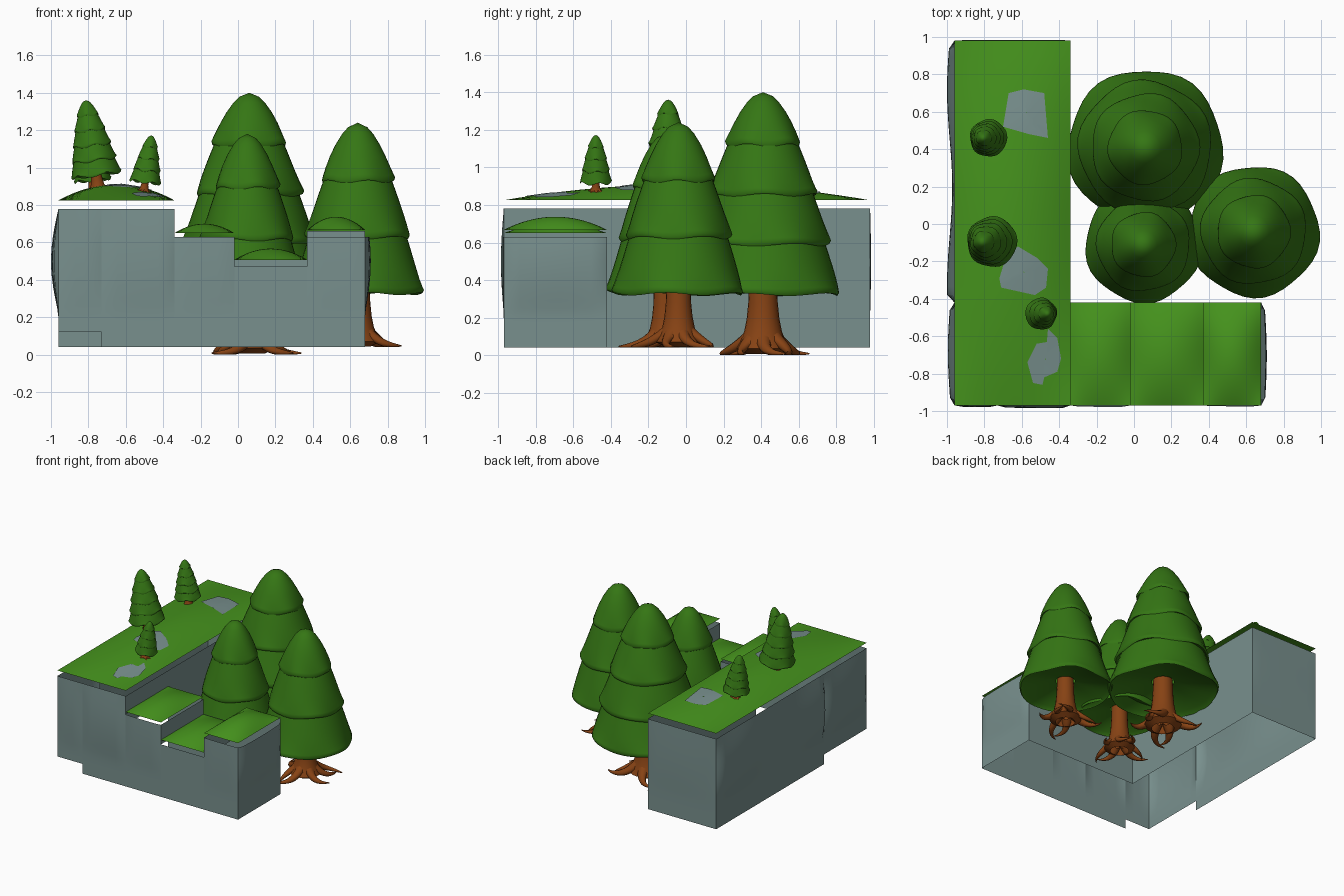
import bpy, bmesh, math
from mathutils import Matrix, Vector

if "Cube" in bpy.data.objects:
    bpy.data.objects.remove(bpy.data.objects["Cube"])


def material(name, rgb):
    m = bpy.data.materials.new(name)
    m.diffuse_color = (*rgb, 1)
    m.use_nodes = True
    m.node_tree.nodes["Principled BSDF"].inputs["Base Color"].default_value = m.diffuse_color
    return m


GRASS = material("grass", (0.06, 0.29, 0.012))
LEAF = material("foliage", (0.035, 0.18, 0.007))
BARK = material("bark", (0.24, 0.055, 0.007))
ROCK = material("rock", (0.19, 0.28, 0.27))


def finish(name, bm, mat, angle=50, matrix=None):
    bmesh.ops.remove_doubles(bm, verts=bm.verts, dist=0.0005)
    me = bpy.data.meshes.new(name)
    bm.to_mesh(me)
    bm.free()
    ob = bpy.data.objects.new(name, me)
    bpy.context.collection.objects.link(ob)
    me.materials.append(mat)
    if matrix:
        ob.matrix_world = matrix
    bpy.ops.object.select_all(action='DESELECT')
    ob.select_set(True)
    bpy.context.view_layer.objects.active = ob
    bpy.ops.object.shade_smooth_by_angle(angle=math.radians(angle))
    return ob


def grid(bm, n, m, f):
    """Sheet of quads from a function of (u, v)."""
    vs = [[bm.verts.new(f(i / n, j / m)) for j in range(m + 1)] for i in range(n + 1)]
    for i in range(n):
        for j in range(m):
            bm.faces.new((vs[i][j], vs[i + 1][j], vs[i + 1][j + 1], vs[i][j + 1]))


# Rock walls: open shell of vertical sheets with a gentle bulge
def wall(bm, a, b, lo, hi, bulge=0.0):
    a, b = Vector((*a, 0)), Vector((*b, 0))
    d = (b - a).normalized()
    out = Vector((d.y, -d.x, 0))
    length = (b - a).length

    def f(u, v):
        p = a.lerp(b, u)
        z = lo + (hi - lo) * v
        k = max(0, math.sin(math.pi * (z - 0.22) / 0.56)) * min(1, u * length / 0.03, (1 - u) * length / 0.03)
        p = p + out * bulge * k * (0.65 + 0.35 * math.sin(u * length * 6))
        return (p.x, p.y, z)
    grid(bm, max(4, int(length * 24)), 14, f)


XL, X1, X2, X3, XR = -0.96, -0.34, -0.02, 0.37, 0.68
YF, YM, YB = -0.97, -0.42, 0.98
bm = bmesh.new()
for a, b, lo, hi, bulge in [
        ((XL, YB), (XL, YM), 0.04, 0.78, 0.04), ((XL, YM), (XL, YF), 0.12, 0.78, 0.035),
        ((XL, YF), (-0.73, YF), 0.12, 0.78, 0.01), ((-0.73, YF), (X1, YF), 0.04, 0.78, 0.015),
        ((X1, YF), (X2, YF), 0.04, 0.63, 0.008), ((X2, YF), (X3, YF), 0.04, 0.47, 0),
        ((X3, YF), (XR, YF), 0.04, 0.63, 0.005), ((XR, YF), (XR, YM), 0.04, 0.63, 0.03),
        ((XR, YM), (X3, YM), 0.04, 0.66, 0), ((X3, YM), (X2, YM), 0.04, 0.51, 0),
        ((X2, YM), (X1, YM), 0.04, 0.63, 0), ((X1, YM), (X1, YB), 0.04, 0.78, 0),
        ((X1, YB), (XL, YB), 0.04, 0.78, 0.005),
        # step risers
        ((X1, YF), (X1, YM), 0.63, 0.78, 0), ((X2, YF), (X2, YM), 0.47, 0.63, 0),
        ((X3, YM), (X3, YF), 0.47, 0.63, 0)]:
    wall(bm, a, b, lo, hi, bulge)
finish("cliff_walls", bm, ROCK)


# Domed grass sheets
def dome(x, y, box, z, h):
    x0, x1, y0, y1 = box
    u, v = (2 * x - x0 - x1) / (x1 - x0), (2 * y - y0 - y1) / (y1 - y0)
    return z + h * (1 - abs(u) ** 2) * (1 - abs(v) ** 2)


def grass(name, box, z, h):
    x0, x1, y0, y1 = box
    bm = bmesh.new()

    def f(u, v):
        x, y = x0 + (x1 - x0) * u, y0 + (y1 - y0) * v
        return (x, y, dome(x, y, box, z, h))
    grid(bm, 14, 24, f)
    finish(name, bm, GRASS)


PLATEAU = ((XL, X1, YF, YB), 0.825, 0.085)
grass("plateau_grass", *PLATEAU)
grass("upper_step_grass", (X1, X2, YF, YM), 0.65, 0.05)
grass("lower_step_grass", (X2, X3, YF, YM), 0.507, 0.06)
grass("end_step_grass", (X3, XR, YF, YM), 0.667, 0.07)

# Bare rock patches on the plateau
patches = [
    [(-.70, .52), (-.67, .70), (-.59, .72), (-.48, .70), (-.46, .46), (-.56, .48)],
    [(-.72, -.29), (-.68, -.16), (-.62, -.12), (-.52, -.18), (-.46, -.24), (-.47, -.34), (-.53, -.38), (-.71, -.34)],
    [(-.57, -.74), (-.52, -.64), (-.46, -.63), (-.46, -.56), (-.41, -.61), (-.39, -.72),
     (-.41, -.79), (-.48, -.82), (-.49, -.86), (-.54, -.85)]]
for i, pts in enumerate(patches):
    bm = bmesh.new()
    cx, cy = (sum(p[k] for p in pts) / len(pts) for k in (0, 1))
    rings = []
    for s in (1, 0.5, 0.02):
        ring = [(cx + (x - cx) * s, cy + (y - cy) * s) for x, y in pts]
        rings.append([bm.verts.new((x, y, dome(x, y, *PLATEAU) + 0.006)) for x, y in ring])
    n = len(pts)
    for a, b in zip(rings, rings[1:]):
        for k in range(n):
            bm.faces.new((a[k - 1], b[k - 1], b[k], a[k]))
    bm.normal_update()
    if sum(f.normal.z for f in bm.faces) < 0:
        bmesh.ops.reverse_faces(bm, faces=bm.faces)
    finish(f"rock_patch_{i + 1}", bm, ROCK)


def lathe(bm, profile, seg, wave=0.0):
    """Revolve (radius, z, waviness) points from the top downwards."""
    def f(u, v):
        r, z, w = profile[round(v * (len(profile) - 1))]
        t = -u * 2 * math.pi
        k = wave * w * math.sin(5 * t + z * 9)
        return (r * (1 + k) * math.cos(t), r * (1 + k) * math.sin(t), z + k * 0.3)
    grid(bm, seg, len(profile) - 1, f)
    bmesh.ops.recalc_face_normals(bm, faces=bm.faces)


# Pine: layered skirts, flared trunk and curling roots
def pine(name, loc, h, r, skirt, tiers, lean=0.0, spread=0.2, turn=0.0):
    mat = Matrix.Translation(loc) @ Matrix.Rotation(math.radians(lean), 4, 'Y')
    span = h - skirt
    prof = []
    for k in range(tiers):
        t0, t1 = k / tiers, (k + 1) / tiers
        for f in (0, 0.08, 0.2, 0.4, 0.6, 0.8, 0.93, 1):
            t = t0 + (t1 - t0) * f
            rad = r * t ** 0.53
            rad *= 1 - 0.08 * (1 - f) * (k > 0)
            prof.append((rad, h - span * t, f ** 4))
        edge = r * t1 ** 0.53
        prof.append((edge * 0.975, h - span * (t1 + 0.016), 1))
    prof.append((edge * 0.9, skirt + 0.01 * h, 0.5))
    prof.append((0.06 * h, skirt + 0.05 * h, 0))
    bm = bmesh.new()
    lathe(bm, prof, 40, 0.025)
    finish(name + "_foliage", bm, LEAF, 60, mat)

    bm = bmesh.new()
    lathe(bm, [(a * h, z * h, 0) for a, z in
               ((.052, skirt / h + .06), (.056, .2), (.062, .14), (.072, .09), (.088, .05), (.1, .025), (.06, .004))], 20)
    # tapering roots swept along bent paths
    for k in range(7):
        ang = turn + k * 2 * math.pi / 7
        reach = spread * (1.0 if k % 2 else 0.85)

        def root(u, v):
            d = 0.05 + (reach - 0.05) * v
            a = ang + 0.5 * (-1) ** k * v * v
            rad = 0.03 * (1 - v) ** 0.8 + 0.003
            z = 0.075 * (1 - v) ** 2.2 + 0.006
            c = 2 * math.pi * u
            side = rad * math.cos(c)
            return (h * (d * math.cos(a) - side * math.sin(a)),
                    h * (d * math.sin(a) + side * math.cos(a)),
                    h * max(0.0, z + rad * 0.9 * math.sin(c)))
        grid(bm, 8, 9, root)
    finish(name + "_trunk", bm, BARK, 60, mat)


pine("tall_pine", (0.06, 0.41, 0.0), 1.40, 0.415, 0.34, 4, 0, 0.215)
pine("right_pine", (0.64, -0.04, 0.04), 1.20, 0.35, 0.30, 3, 0, 0.23, 0.3)
pine("middle_pine", (0.05, -0.11, 0.04), 1.14, 0.31, 0.31, 3, 0, 0.22, 0.8)
pine("plateau_pine_large", (-0.745, -0.095, 0.865), 0.50, 0.135, 0.10, 5, -8)
pine("plateau_pine_medium", (-0.77, 0.46, 0.86), 0.37, 0.10, 0.075, 5, -6)
pine("plateau_pine_small", (-0.505, -0.48, 0.865), 0.31, 0.085, 0.06, 4, 8)
